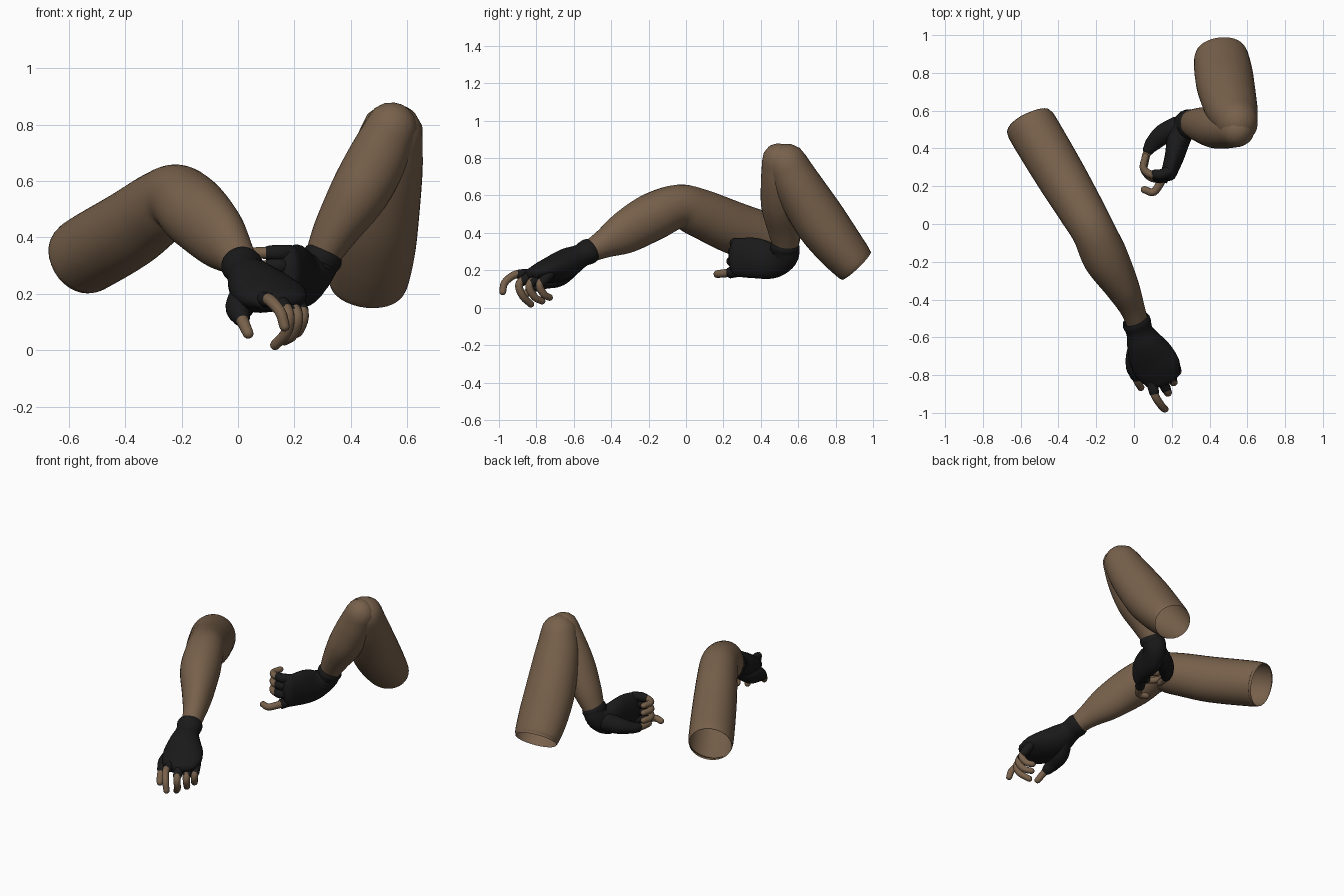
import bpy, bmesh, math
from mathutils import Vector


def material(name, rgb):
    m = bpy.data.materials.new(name)
    m.diffuse_color = (*rgb, 1)
    return m


SKIN = material("brown skin", (0.185, 0.118, 0.070))
GLOVE = material("black glove", (0.010, 0.010, 0.010))


def spline(keys, steps):
    """Catmull-Rom through keys of (x, y, z, half width, half height)."""
    k = [Vector(a) for a in keys]
    k = [2 * k[0] - k[1]] + k + [2 * k[-1] - k[-2]]
    out = []
    for i in range(1, len(k) - 2):
        a, b, c, d = k[i - 1:i + 3]
        for s in range(steps):
            t = s / steps
            out.append(0.5 * (2 * b + (c - a) * t + (2 * a - 5 * b + 4 * c - d) * t * t
                              + (3 * b - a - 3 * c + d) * t ** 3))
    return out + [k[-2]]


def tube(name, keys, ref, mat, caps=(False, True), sides=24, steps=6):
    """Sweep an ellipse along a path; caps are rounded domes."""
    pts = spline(keys, steps)
    pos = [Vector(p[:3]) for p in pts]
    n = len(pts)
    rings = []

    def frame(i):
        t = (pos[min(i + 1, n - 1)] - pos[max(i - 1, 0)]).normalized()
        r = Vector(ref)
        s = (r - r.dot(t) * t).normalized()
        return t, s, t.cross(s)

    def dome(i, sign):
        t, s, u = frame(i)
        w, h = pts[i][3:]
        return [(pos[i] + sign * t * min(w, h) * math.sin(a), s, u, w * math.cos(a), h * math.cos(a))
                for a in map(math.radians, (25, 50, 72, 86))]

    if caps[0]:
        rings += dome(0, -1)[::-1]
    for i in range(n):
        t, s, u = frame(i)
        rings.append((pos[i], s, u, pts[i][3], pts[i][4]))
    if caps[1]:
        rings += dome(n - 1, 1)

    bm = bmesh.new()
    loops = []
    for p, s, u, w, h in rings:
        loops.append([bm.verts.new(p + s * w * math.cos(a) + u * h * math.sin(a))
                      for a in (2 * math.pi * j / sides for j in range(sides))])
    for a, b in zip(loops, loops[1:]):
        for j in range(sides):
            q = (j + 1) % sides
            bm.faces.new((a[j], a[q], b[q], b[j]))
    if caps[0]:
        bm.faces.new(loops[0][::-1])
    if caps[1]:
        bm.faces.new(loops[-1])
    for f in bm.faces:
        f.smooth = True
    me = bpy.data.meshes.new(name)
    bm.to_mesh(me)
    bm.free()
    me.materials.append(mat)
    ob = bpy.data.objects.new(name, me)
    bpy.context.collection.objects.link(ob)
    return ob


def finger(name, path, ref, r=0.024, sleeve=1.2, tip=0.8):
    """Bare finger with a short glove sleeve over its root."""
    n = len(path)
    keys = [(*p, *[r * (1 - (1 - tip) * i / (n - 1))] * 2) for i, p in enumerate(path)]
    tube(name, keys, ref, SKIN, (True, True), 12, 5)
    k = int(sleeve)
    end = Vector(path[k]).lerp(Vector(path[k + 1]), sleeve - k)
    cover = [(*p, r * 1.25, r * 1.25) for p in path[:k + 1]] + [(*end, r * 1.15, r * 1.15)]
    tube(name + "_sleeve", cover, ref, GLOVE, (True, True), 12, 4)


# --- Front arm: gently bent, hand reaching forward, palm down ---
side_a = (0.83, 0.5, -0.02)
palm_side = (0.83, 0.52, 0.16)
tube("front_arm", [
    (-.555, .54, .325, .128, .132), (-.53, .495, .343, .136, .139), (-.39, .26, .425, .132, .14),
    (-.28, .075, .505, .122, .13), (-.215, -.04, .54, .115, .118), (-.15, -.18, .485, .12, .128),
    (-.065, -.33, .40, .092, .114), (-.008, -.45, .335, .066, .074), (.03, -.56, .277, .055, .05)],
    side_a, SKIN, (False, False), 32)
tube("front_glove_palm", [
    (.016, -.525, .298, .074, .062), (.03, -.57, .274, .072, .064), (.052, -.625, .245, .094, .078),
    (.085, -.69, .213, .118, .078), (.127, -.765, .193, .122, .058), (.152, -.818, .178, .100, .040)],
    palm_side, GLOVE, (False, True))
tube("front_glove_cuff", [
    (.006, -.503, .310, .070, .064), (.014, -.522, .300, .077, .068), (.024, -.55, .286, .072, .064)],
    side_a, GLOVE, (False, False), steps=4)
front_fingers = {
    "index": [(.09, -.83, .18), (.112, -.91, .178), (.15, -.968, .135), (.165, -.98, .085)],
    "middle": [(.145, -.82, .18), (.178, -.89, .13), (.172, -.875, .065), (.132, -.83, .019)],
    "ring": [(.18, -.78, .178), (.210, -.838, .12), (.195, -.81, .058), (.165, -.77, .035)],
    "little": [(.208, -.73, .18), (.23, -.782, .125), (.215, -.76, .072), (.19, -.73, .055)],
}
for name, path in front_fingers.items():
    finger("front_" + name + "_finger", path, (.83, .57, .03), .023, .75)
tube("front_thumb_base", [
    (.05, -.60, .23, .05, .05), (.015, -.68, .172, .054, .058), (.002, -.755, .145, .045, .046),
    (.01, -.80, .118, .033, .033)], (1, .2, 0), GLOVE, (True, True), 16)
finger("front_thumb", [(.005, -.785, .13), (.02, -.835, .095), (.036, -.865, .06)], (1, .2, 0), .024, .5)

# --- Rear arm: elbow raised and tightly folded, hand turned on edge ---
tube("rear_upper_arm", [
    (.457, .91, .225, .132, .108), (.462, .882, .255, .144, .117), (.474, .80, .353, .154, .132),
    (.49, .71, .475, .152, .14), (.52, .60, .65, .136, .128), (.545, .54, .765, .112, .112)],
    (1, 0, 0), SKIN, (False, True), 32)
tube("rear_forearm", [
    (.545, .495, .79, .092, .088), (.49, .50, .67, .106, .10), (.425, .51, .55, .104, .108),
    (.35, .525, .43, .082, .092), (.30, .532, .335, .062, .07), (.28, .53, .285, .055, .06)],
    (1, 0, 0), SKIN, (True, False), 32)
tube("rear_glove_palm", [
    (.302, .53, .335, .066, .074), (.275, .525, .28, .066, .078), (.24, .46, .252, .064, .096),
    (.215, .36, .266, .052, .108), (.185, .27, .268, .042, .102)],
    (1, 0, 0), GLOVE, (False, True))
tube("rear_glove_cuff", [
    (.309, .53, .347, .066, .074), (.300, .528, .329, .072, .08), (.290, .526, .308, .068, .077)],
    (1, 0, 0), GLOVE, (False, False), steps=4)
# Three curled fingers stacked in height, then the straighter lowest one
for name, z, d in (("little", .345, .012), ("ring", .298, .004), ("middle", .248, -.004)):
    finger("rear_" + name + "_finger",
           [(.185, .28, z), (.145, .25 + d, z), (.09, .25 + d, z), (.05, .295, z), (.06, .355, z)],
           (0, 0, 1), .023, 1.6)
finger("rear_index_finger",
       [(.18, .28, .195), (.15, .235, .187), (.105, .170, .18), (.055, .182, .18)],
       (0, 0, 1), .024, 1.0)
tube("rear_thumb_base", [
    (.23, .51, .255, .06, .06), (.155, .475, .235, .05, .054), (.10, .425, .218, .036, .042),
    (.078, .395, .212, .030, .031)], (0, 0, 1), GLOVE, (True, True), 16)
finger("rear_thumb", [(.09, .41, .212), (.065, .365, .212), (.055, .31, .212)], (0, 0, 1), .024, .4)
